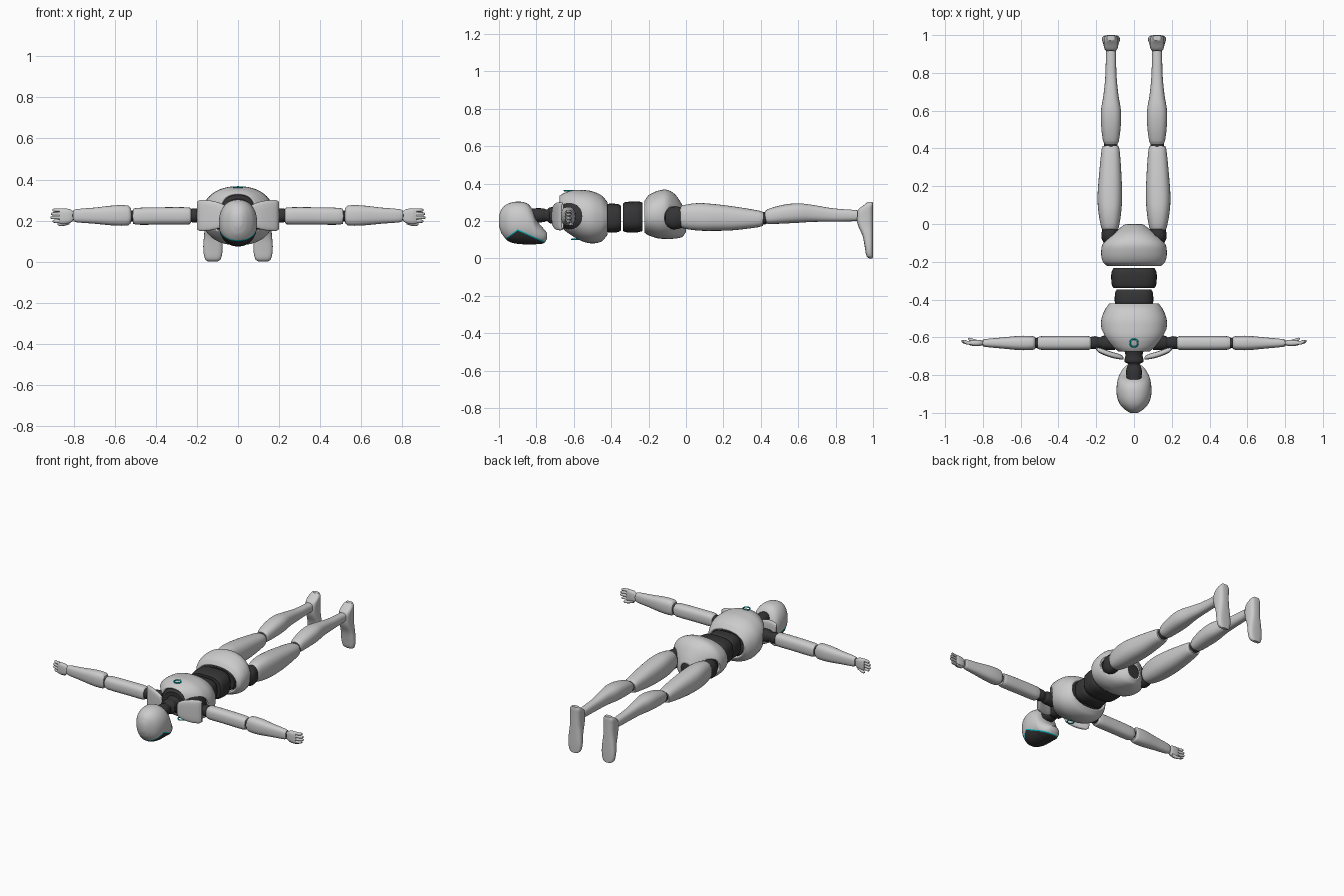
import bpy, bmesh, math
from mathutils import Vector


def material(name, col):
    m = bpy.data.materials.new(name)
    m.diffuse_color = col
    return m


DARK = material("dark_joint", (0.035, 0.035, 0.037, 1))
TEAL = material("teal_light", (0.0, 0.55, 0.6, 1))


def finish(name, bm, mat=None, mirror=False, shell=0.0):
    me = bpy.data.meshes.new(name)
    bm.to_mesh(me)
    bm.free()
    ob = bpy.data.objects.new(name, me)
    bpy.context.collection.objects.link(ob)
    if mat:
        me.materials.append(mat)
    if shell:
        s = ob.modifiers.new("shell", 'SOLIDIFY')
        s.thickness, s.offset = shell, -1
    if mirror:
        ob.modifiers.new("mirror", 'MIRROR')
    bpy.ops.object.select_all(action='DESELECT')
    bpy.context.view_layer.objects.active = ob
    ob.select_set(True)
    bpy.ops.object.shade_smooth_by_angle(angle=math.radians(40))
    return ob


def spline(secs, steps):
    """Catmull-Rom style interpolation of cross-section parameters."""
    out = []
    for i in range(len(secs) - 1):
        p1, p2 = Vector(secs[i]), Vector(secs[i + 1])
        p0 = Vector(secs[max(i - 1, 0)])
        p3 = Vector(secs[min(i + 2, len(secs) - 1)])

        def slope(a, b, c):
            return (c - a) * ((p2[0] - p1[0]) / max(1e-6, c[0] - a[0]))
        m1, m2 = slope(p0, p1, p2), slope(p1, p2, p3)
        for k in range(steps):
            t = k / steps
            out.append(p1 * (2*t**3 - 3*t*t + 1) + m1 * (t**3 - 2*t*t + t)
                       + p2 * (3*t*t - 2*t**3) + m2 * (t**3 - t*t))
    return out + [Vector(secs[-1])]


def loft_bm(axis, secs, p=2.2, steps=4, n=32, cap=True):
    """Sections are (position, centre_u, centre_v, radius_u, radius_v)."""
    bm = bmesh.new()
    rings = []
    for t, cu, cv, ru, rv in spline([Vector(s) for s in secs], steps):
        ring = []
        for k in range(n):
            a = 2 * math.pi * k / n
            c, s = math.cos(a), math.sin(a)
            u = cu + ru * math.copysign(abs(c) ** (2 / p), c)
            v = cv + rv * math.copysign(abs(s) ** (2 / p), s)
            ring.append(bm.verts.new({'x': (t, u, v), 'y': (u, t, v), 'z': (u, v, t)}[axis]))
        rings.append(ring)
    for a, b in zip(rings, rings[1:]):
        for k in range(n):
            bm.faces.new((a[k], a[(k + 1) % n], b[(k + 1) % n], b[k]))
    if cap:
        bm.faces.new(rings[0])
        bm.faces.new(rings[-1])
    bmesh.ops.recalc_face_normals(bm, faces=bm.faces)
    return bm


def loft(name, axis, secs, mat=None, p=2.2, mirror=False, steps=4, n=32, shell=0.0):
    return finish(name, loft_bm(axis, secs, p, steps, n, not shell), mat, mirror, shell)


def ball(name, c, r, mat=None, mirror=False):
    bm = bmesh.new()
    bmesh.ops.create_uvsphere(bm, u_segments=28, v_segments=16, radius=1)
    for v in bm.verts:
        v.co = Vector([c[i] + v.co[i] * r[i] for i in range(3)])
    return finish(name, bm, mat, mirror)


def cut(ob, cutter):
    cutter.hide_render = True
    cutter.hide_set(True)
    b = ob.modifiers.new("opening", 'BOOLEAN')
    b.operation, b.object, b.solver = 'DIFFERENCE', cutter, 'EXACT'


# Head: cranium at -y, face looking down
HEAD = [(-1.0, 0, .20, .02, .03), (-.985, 0, .198, .045, .067), (-.95, 0, .193, .077, .1),
        (-.90, 0, .191, .092, .112), (-.85, 0, .185, .091, .109), (-.82, 0, .168, .085, .092),
        (-.80, 0, .142, .078, .065), (-.76, 0, .12, .053, .037), (-.742, 0, .12, .03, .016)]
loft("head", 'y', HEAD)


# Visor and its glowing rim, sliced from slightly inflated head shells
def face_patch(name, grow, lift, mat):
    bm = loft_bm('y', HEAD, steps=5, n=48)
    ctr = Vector((0, -.87, .18))
    for v in bm.verts:
        v.co = ctr + (v.co - ctr) * grow
    for slope in (-.45, .75):
        bmesh.ops.bisect_plane(bm, geom=bm.verts[:] + bm.edges[:] + bm.faces[:],
                               plane_co=(0, -.9, .148 + lift), plane_no=(0, -slope, 1),
                               clear_outer=True)
    finish(name, bm, mat)


face_patch("visor_rim", 1.008, .007, TEAL)
face_patch("visor", 1.014, 0, DARK)

# Neck
loft("neck", 'y', [(-.84, 0, .23, .036, .036), (-.78, 0, .23, .042, .038), (-.75, 0, .23, .034, .034)], DARK)
loft("neck_base", 'y', [(-.77, 0, .23, .03, .03), (-.74, 0, .23, .032, .032), (-.73, 0, .23, .05, .042),
                        (-.69, 0, .23, .046, .045), (-.62, 0, .23, .07, .07)], DARK)

# Chest shell with arm openings and dark core
chest = loft("chest_shell", 'y', [(-.675, 0, .255, .085, .08), (-.65, 0, .25, .118, .1),
             (-.60, 0, .24, .158, .125), (-.55, 0, .227, .173, .138), (-.50, 0, .219, .172, .139),
             (-.45, 0, .213, .152, .122), (-.42, 0, .213, .13, .088)], p=2.25, steps=5, n=48, shell=.012)
cut(chest, loft("arm_hole_cutter", 'x', [(-.4, -.625, .225, .068, .068), (.4, -.625, .225, .068, .068)], steps=1))
loft("chest_core", 'y', [(-.67, 0, .24, .07, .065), (-.62, 0, .235, .125, .1), (-.52, 0, .22, .145, .115),
                         (-.43, 0, .215, .12, .08)], DARK)
loft("collar_plate", 'x', [(.055, -.712, .225, .005, .03), (.065, -.706, .225, .012, .05),
     (.12, -.692, .225, .016, .07), (.185, -.668, .225, .014, .075), (.2, -.66, .225, .006, .066)],
     p=3.5, mirror=True)

# Round lights on back and chest
for name, z in (("back_light", .362), ("chest_light", .101)):
    bpy.ops.mesh.primitive_torus_add(location=(0, -.63 if z > .2 else -.59, z), major_radius=.021, minor_radius=.004,
                                     major_segments=32, minor_segments=8)
    bpy.context.object.name = name
    bpy.context.object.data.materials.append(TEAL)
    bpy.ops.object.shade_smooth()

# Waist segments
loft("upper_waist", 'y', [(-.43, 0, .215, .098, .07), (-.41, 0, .215, .102, .077), (-.365, 0, .215, .1, .075),
                          (-.347, 0, .215, .092, .066)], DARK, p=3)
loft("lower_waist", 'y', [(-.338, 0, .22, .108, .072), (-.325, 0, .22, .117, .08), (-.26, 0, .222, .12, .083),
                          (-.232, 0, .222, .108, .076)], DARK, p=3)

# Pelvis shell with leg openings
pelvis = loft("pelvis_shell", 'y', [(-.222, 0, .222, .143, .085), (-.20, 0, .23, .165, .107),
              (-.15, 0, .234, .174, .127), (-.10, 0, .235, .163, .131), (-.055, 0, .222, .118, .116),
              (-.02, 0, .20, .073, .085), (0, 0, .19, .045, .05)], steps=5, n=48, shell=.012)
cut(pelvis, ball("leg_hole_cutter", (.165, -.045, .215), (.085, .07, .077), mirror=True))
loft("pelvis_core", 'y', [(-.21, 0, .22, .12, .07), (-.12, 0, .23, .14, .1), (-.05, 0, .215, .09, .085),
                          (-.005, 0, .19, .045, .045)], DARK)
loft("hip_joint", 'y', [(-.11, .125, .215, .03, .04), (-.07, .128, .215, .045, .06), (-.02, .126, .218, .04, .055),
                        (.03, .126, .22, .03, .04)], DARK, mirror=True)

# Legs
loft("thigh", 'y', [(-.035, .127, .222, .036, .045), (-.02, .127, .222, .046, .06), (.06, .128, .222, .06, .073),
     (.14, .128, .219, .065, .072), (.25, .126, .214, .06, .064), (.39, .124, .211, .048, .044),
     (.413, .124, .211, .042, .036)], p=2.5, mirror=True)
ball("knee_joint", (.123, .418, .215), (.036, .03, .034), DARK, True)
loft("shin", 'y', [(.422, .122, .222, .034, .03), (.44, .122, .224, .042, .04), (.52, .122, .236, .052, .05),
     (.60, .122, .242, .053, .052), (.68, .122, .24, .04, .045), (.78, .122, .232, .03, .036),
     (.88, .122, .229, .027, .031), (.915, .122, .229, .027, .029)], p=2.5, mirror=True)
ball("ankle_joint", (.122, .92, .23), (.025, .03, .026), DARK, True)
loft("foot", 'z', [(0, .122, .988, .022, .01), (.012, .122, .982, .038, .017), (.06, .122, .978, .047, .022),
     (.12, .122, .972, .044, .028), (.175, .122, .96, .039, .04), (.22, .122, .956, .038, .044),
     (.26, .122, .96, .038, .04), (.285, .122, .976, .034, .024), (.302, .122, .985, .022, .013)],
     p=3, mirror=True)

# Arms
loft("shoulder_joint", 'x', [(.1, -.628, .225, .04, .04), (.165, -.628, .225, .036, .036), (.18, -.628, .225, .028, .028),
                             (.205, -.628, .225, .034, .035), (.24, -.63, .225, .03, .03)], DARK, mirror=True)
loft("upper_arm", 'x', [(.228, -.63, .223, .03, .034), (.238, -.63, .223, .036, .041), (.36, -.63, .223, .037, .042),
                        (.49, -.63, .221, .036, .041), (.512, -.63, .221, .031, .036)], p=2.6, mirror=True)
ball("elbow_joint", (.517, -.63, .222), (.02, .027, .027), DARK, True)
loft("forearm", 'x', [(.522, -.63, .224, .03, .037), (.535, -.63, .225, .036, .048), (.60, -.63, .225, .038, .049),
                      (.70, -.63, .224, .029, .039), (.785, -.63, .224, .021, .032), (.80, -.63, .224, .017, .027)],
     p=2.6, mirror=True)
ball("wrist_joint", (.803, -.63, .224), (.016, .013, .02), DARK, True)

# Hands
loft("palm", 'x', [(.803, -.63, .222, .011, .024), (.82, -.63, .222, .016, .034), (.85, -.63, .221, .016, .038),
                   (.868, -.63, .222, .012, .036)], p=3, mirror=True)
for i, (z, tip) in enumerate(((.251, .903), (.233, .91), (.215, .912), (.197, .902))):
    loft(f"finger_{i + 1}", 'x', [(.86, -.63, z, .01, .0085), (.885, -.628, z, .01, .0083),
         (tip - .006, -.622, z, .009, .0075), (tip, -.62, z, .005, .004)], p=2.6, mirror=True, steps=2, n=12)
loft("thumb", 'x', [(.82, -.626, .192, .01, .01), (.845, -.62, .184, .01, .009), (.87, -.61, .182, .008, .0075),
                    (.878, -.608, .183, .004, .004)], mirror=True, steps=2, n=12)
